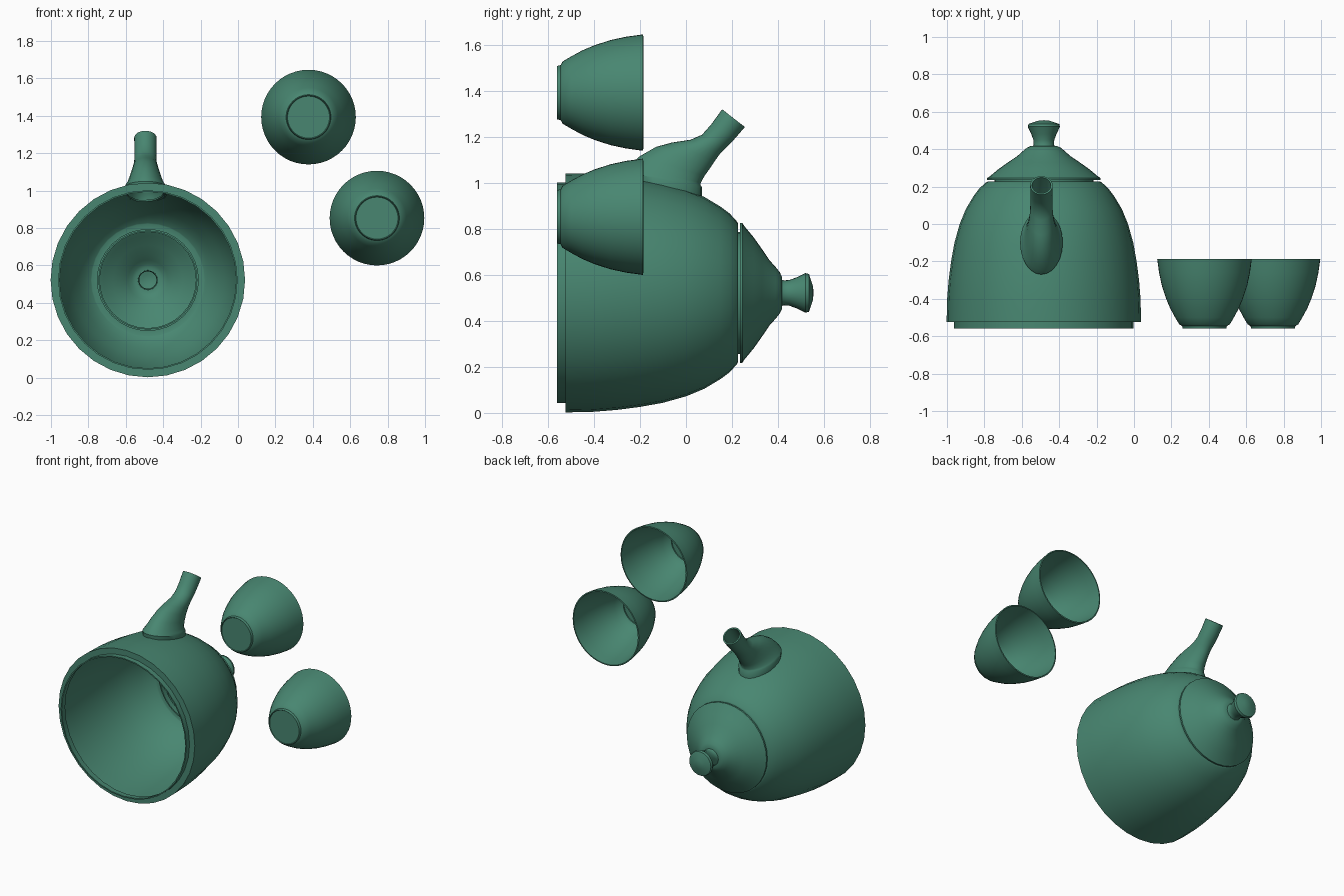
import bpy
import bmesh
from math import cos, sin, tau, radians
from mathutils import Vector

cube = bpy.data.objects.get("Cube")
if cube:
    bpy.data.objects.remove(cube, do_unlink=True)

green = bpy.data.materials.new("jade_green_glaze")
green.use_nodes = True
colour = (0.065, 0.24, 0.165, 1)
green.diffuse_color = colour
green.node_tree.nodes["Principled BSDF"].inputs["Base Color"].default_value = colour


def activate(obj):
    bpy.ops.object.select_all(action="DESELECT")
    obj.select_set(True)
    bpy.context.view_layer.objects.active = obj


def skin(name, rings, wall=0.008):
    """Bridge rings of points into a tube and give it a thin wall."""
    bm = bmesh.new()
    loops = [[bm.verts.new(p) for p in ring] for ring in rings]
    for a, b in zip(loops, loops[1:]):
        for i in range(len(a)):
            j = (i + 1) % len(a)
            bm.faces.new((a[i], b[i], b[j], a[j]))
    bmesh.ops.remove_doubles(bm, verts=bm.verts, dist=1e-5)
    mesh = bpy.data.meshes.new(name)
    bm.to_mesh(mesh)
    bm.free()
    mesh.materials.append(green)
    obj = bpy.data.objects.new(name, mesh)
    bpy.context.collection.objects.link(obj)
    activate(obj)
    shell = obj.modifiers.new("wall", "SOLIDIFY")
    shell.thickness = wall
    shell.offset = -1
    bpy.ops.object.modifier_apply(modifier=shell.name)
    return obj


def smooth(obj):
    activate(obj)
    bpy.ops.object.shade_smooth_by_angle(angle=radians(35))


def lathe(name, profile, x, z, sides):
    """Turn a (y, radius) profile around an axis parallel to y."""
    rings = [[(x + r * cos(tau * i / sides), y, z + r * sin(tau * i / sides))
              for i in range(sides)] for y, r in profile]
    return skin(name, rings)


POT = (-0.482, 0.522)

# Pot body with stepped foot and inner flange at the lid opening
body = lathe("pot_body", [
    (-0.56, 0.48), (-0.525, 0.48), (-0.525, 0.52), (-0.4, 0.517), (-0.3, 0.509),
    (-0.2, 0.496), (-0.1, 0.478), (0, 0.45), (0.08, 0.417), (0.15, 0.375),
    (0.19, 0.345), (0.222, 0.31), (0.226, 0.302), (0.226, 0.27)], *POT, 32)

# Spout opening through the pot wall
bpy.ops.mesh.primitive_cylinder_add(vertices=32, radius=1, depth=0.4,
                                    location=(-0.495, -0.1, 1.0))
cutter = bpy.context.object
cutter.name = "spout_hole_cutter"
cutter.scale = (0.095, 0.15, 1)
cutter.hide_render = True
activate(body)
hole = body.modifiers.new("spout_hole", "BOOLEAN")
hole.operation = "DIFFERENCE"
hole.solver = "EXACT"
hole.object = cutter
bpy.ops.object.modifier_apply(modifier=hole.name)
bpy.data.objects.remove(cutter, do_unlink=True)
smooth(body)

# Lid with inner lip
smooth(lathe("lid", [
    (0.2, 0.265), (0.234, 0.265), (0.234, 0.304), (0.245, 0.304), (0.255, 0.289),
    (0.294, 0.242), (0.33, 0.191), (0.364, 0.141), (0.39, 0.112), (0.408, 0.09),
    (0.417, 0.07), (0.418, 0.05)], *POT, 32))

# Lid knob
smooth(lathe("lid_knob", [
    (0.412, 0.06), (0.425, 0.054), (0.45, 0.056), (0.48, 0.067), (0.52, 0.086),
    (0.535, 0.082), (0.552, 0.03), (0.555, 0)], *POT, 24))

# Spout sections: upper (y, z), lower (y, z), half width
sections = [
    ((-0.265, 1.005), (0.07, 0.94), 0.112),
    ((-0.27, 1.05), (0.07, 0.98), 0.114),
    ((-0.262, 1.06), (0.064, 0.99), 0.108),
    ((-0.245, 1.078), (0.064, 1.0), 0.098),
    ((-0.2, 1.117), (0.08, 1.03), 0.084),
    ((-0.13, 1.157), (0.103, 1.062), 0.072),
    ((-0.06, 1.176), (0.125, 1.095), 0.064),
    ((0.02, 1.188), (0.147, 1.126), 0.06),
    ((0.07, 1.21), (0.175, 1.155), 0.059),
    ((0.11, 1.255), (0.21, 1.19), 0.059),
    ((0.157, 1.32), (0.256, 1.243), 0.06)]
rings = []
for upper, lower, width in sections:
    top, bottom = Vector((-0.495, *upper)), Vector((-0.495, *lower))
    centre, arm = (top + bottom) / 2, (top - bottom) / 2
    side = Vector((-width, 0, 0))
    rings.append([centre + arm * cos(tau * i / 24) + side * sin(tau * i / 24)
                  for i in range(24)])
smooth(skin("spout", rings, 0.01))

# Two matching cups
cup = [(-0.555, 0), (-0.555, 0.112), (-0.56, 0.116), (-0.545, 0.12), (-0.537, 0.135),
       (-0.5, 0.157), (-0.45, 0.184), (-0.4, 0.205), (-0.33, 0.228),
       (-0.26, 0.243), (-0.187, 0.253)]
for name, x, z in (("upper_cup", 0.377, 1.393), ("lower_cup", 0.743, 0.853)):
    smooth(lathe(name, cup, x, z, 48))
